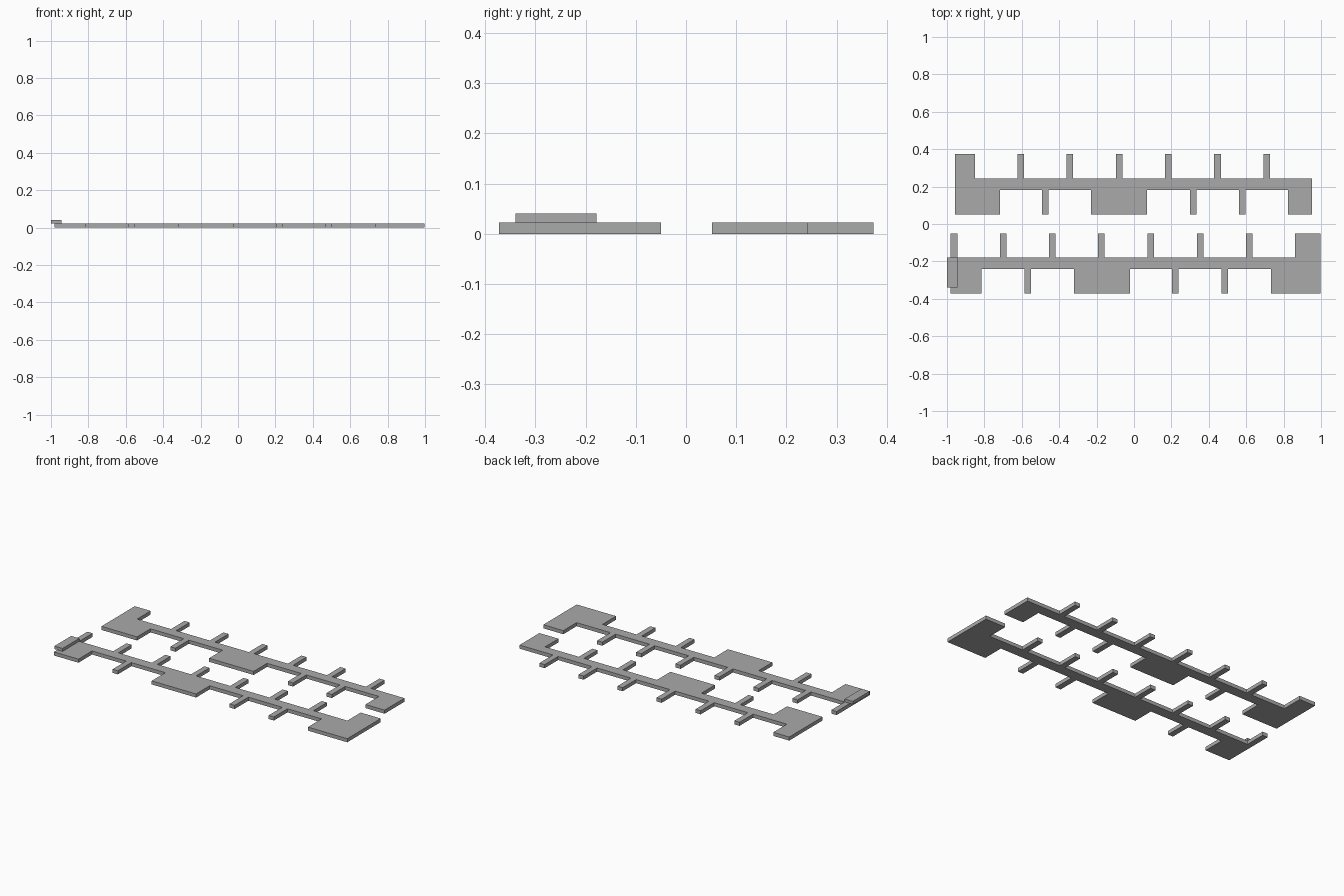
import bpy
import bmesh

if "Cube" in bpy.data.objects:
    bpy.data.objects.remove(bpy.data.objects["Cube"])

THICK = 0.022   # strip thickness
TAB = 0.035     # width of a narrow tab

grey = bpy.data.materials.new("plain grey")
grey.diffuse_color = (0.4, 0.4, 0.4, 1)
grey.use_nodes = True
grey.node_tree.nodes["Principled BSDF"].inputs["Base Color"].default_value = grey.diffuse_color


def extrude_outline(name, points, z0, z1):
    """Flat outline raised into a solid with straight walls."""
    bm = bmesh.new()
    face = bm.faces.new([bm.verts.new((x, y, z0)) for x, y in points])
    top = bmesh.ops.extrude_face_region(bm, geom=[face])["geom"]
    for v in top:
        if isinstance(v, bmesh.types.BMVert):
            v.co.z = z1
    bmesh.ops.recalc_face_normals(bm, faces=bm.faces)
    mesh = bpy.data.meshes.new(name)
    bm.to_mesh(mesh)
    bm.free()
    mesh.materials.append(grey)
    obj = bpy.data.objects.new(name, mesh)
    bpy.context.collection.objects.link(obj)
    return obj


def narrow(*starts):
    return [(x, x + TAB) for x in starts]


def toothed_strip(name, x0, x1, levels, lower, upper):
    """Long bar with tabs on both edges; levels = tab/bar y heights, low to high."""
    low, bar_low, bar_high, high = levels
    pts = [(x0, bar_low)]
    for a, b in sorted(lower):
        pts += [(a, bar_low), (a, low), (b, low), (b, bar_low)]
    pts += [(x1, bar_low), (x1, bar_high)]
    for a, b in sorted(upper, reverse=True):
        pts += [(b, bar_high), (b, high), (a, high), (a, bar_high)]
    pts.append((x0, bar_high))
    outline = list(dict.fromkeys(pts))
    return extrude_outline(name, outline, 0, THICK)


# Back strip: wide end plates, wide middle plate, narrow tabs between
toothed_strip(
    "back_strip", -0.957, 0.952, (0.052, 0.181, 0.243, 0.373),
    lower=[(-0.957, -0.717), (-0.231, 0.069), (0.823, 0.952)]
    + narrow(-0.493, 0.299, 0.561),
    upper=[(-0.957, -0.85)]
    + narrow(-0.622, -0.36, -0.097, 0.166, 0.429, 0.692))

# Front strip
toothed_strip(
    "front_strip", -0.98, 0.997, (-0.372, -0.241, -0.178, -0.05),
    lower=[(-0.98, -0.815), (-0.321, -0.022), (0.732, 0.997)]
    + narrow(-0.585, 0.203, 0.467),
    upper=[(0.862, 0.997)]
    + narrow(-0.98, -0.717, -0.455, -0.192, 0.072, 0.336, 0.599))

# Small raised plate overhanging the left end of the front strip
extrude_outline(
    "raised_plate",
    [(-1, -0.34), (-0.945, -0.34), (-0.945, -0.178), (-1, -0.178)],
    THICK, 0.04)
